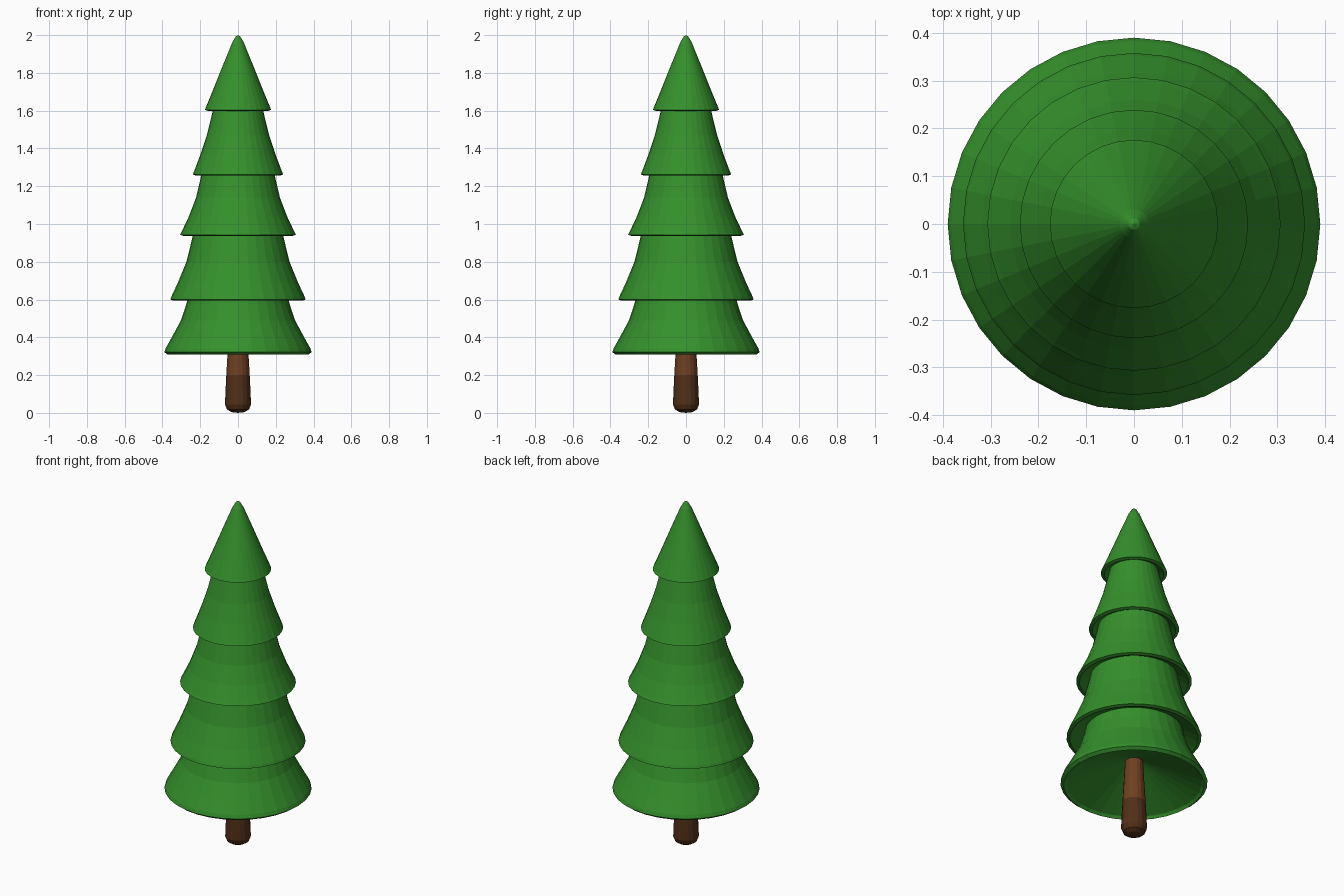
import bpy, bmesh, math

if "Cube" in bpy.data.objects:
    bpy.data.objects.remove(bpy.data.objects["Cube"])


def material(name, color):
    m = bpy.data.materials.new(name)
    m.diffuse_color = (*color, 1)
    m.use_nodes = True
    m.node_tree.nodes["Principled BSDF"].inputs["Base Color"].default_value = m.diffuse_color
    return m


def lathe(name, profile, sides, mats):
    """Revolve (radius, z) points around z; radius 0 makes a pole."""
    bm = bmesh.new()
    rings = []
    for r, z in profile:
        n = 1 if r == 0 else sides
        rings.append([bm.verts.new((r * math.cos(2 * math.pi * i / sides),
                                    r * math.sin(2 * math.pi * i / sides), z))
                      for i in range(n)])
    for a, b in zip(rings, rings[1:]):
        for i in range(sides):
            j = (i + 1) % sides
            quad = [a[i % len(a)], a[j % len(a)], b[j % len(b)], b[i % len(b)]]
            bm.faces.new(list(dict.fromkeys(quad)))
    bmesh.ops.recalc_face_normals(bm, faces=bm.faces)
    mesh = bpy.data.meshes.new(name)
    bm.to_mesh(mesh)
    bm.free()
    for m in mats:
        mesh.materials.append(m)
    obj = bpy.data.objects.new(name, mesh)
    bpy.context.collection.objects.link(obj)
    return obj


green = material("needles", (0.035, 0.28, 0.025))
brown = material("bark", (0.16, 0.05, 0.015))
dark = material("dark_bark", (0.085, 0.028, 0.009))

# Trunk, with a darker foot
trunk = lathe("trunk", [(0, 0.0), (0.035, 0.004), (0.058, 0.018), (0.069, 0.045),
                        (0.066, 0.12), (0.062, 0.2), (0.055, 0.32),
                        (0.048, 0.45), (0, 0.45)], 16, [brown, dark])
for f in trunk.data.polygons:
    f.material_index = 1 if f.center.z < 0.2 else 0

# Branch tiers: outer slope from the hidden top down to the rim
tiers = [
    [(0.255, 0.66), (0.272, 0.58), (0.302, 0.49), (0.345, 0.41), (0.383, 0.342), (0.39, 0.322)],
    [(0.225, 1.01), (0.241, 0.93), (0.273, 0.80), (0.318, 0.69), (0.353, 0.615), (0.358, 0.60)],
    [(0.18, 1.33), (0.196, 1.25), (0.222, 1.14), (0.26, 1.04), (0.298, 0.96), (0.307, 0.943)],
    [(0.12, 1.67), (0.133, 1.60), (0.165, 1.47), (0.198, 1.37), (0.232, 1.28), (0.239, 1.262)],
    [(0, 2.0), (0.012, 1.993), (0.03, 1.962), (0.08, 1.84), (0.13, 1.715), (0.17, 1.618), (0.176, 1.604)],
]
for k, outer in enumerate(tiers):
    r, z = outer[-1]
    lip = 0.014 if k == 0 else 0.006
    inner = 0.03 if k == 0 else tiers[k - 1][0][0] - 0.03
    # Rim and hollow underside rising towards the centre
    under = [(r - 0.018, z - lip), (r - 0.03, z), (inner, z + 0.38 * (r - inner))]
    lathe(f"branch_tier_{k + 1}", outer + under, 32, [green])
